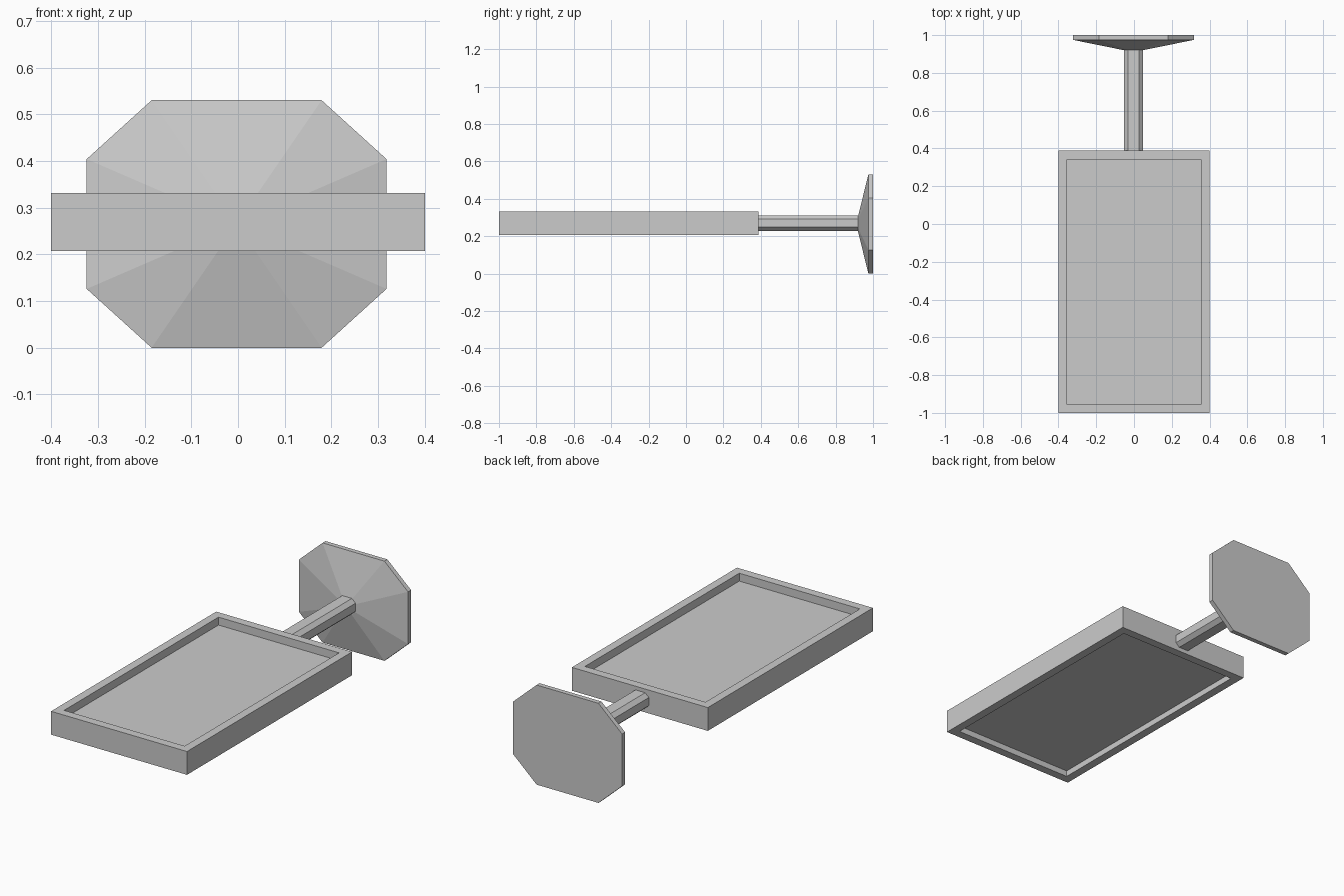
import bpy
import bmesh

cube = bpy.data.objects.get("Cube")
if cube:
    bpy.data.objects.remove(cube, do_unlink=True)

GREY = (0.6, 0.6, 0.6, 1.0)
mat = bpy.data.materials.new("plain grey")
mat.use_nodes = True
mat.diffuse_color = GREY
mat.node_tree.nodes["Principled BSDF"].inputs["Base Color"].default_value = GREY


def make_object(name, bm):
    bmesh.ops.recalc_face_normals(bm, faces=bm.faces)
    mesh = bpy.data.meshes.new(name)
    bm.to_mesh(mesh)
    bm.free()
    mesh.materials.append(mat)
    obj = bpy.data.objects.new(name, mesh)
    bpy.context.collection.objects.link(obj)


def octagon(bm, y, scale):
    """Ring of a chamfered rectangle in the xz plane."""
    corners = []
    for sx, sz in ((1, 1), (-1, 1), (-1, -1), (1, -1)):
        pair = [(0.321 * sx, 0.139 * sz), (0.182 * sx, 0.265 * sz)]
        corners += pair if sx == sz else pair[::-1]
    return [bm.verts.new((-0.003 + x * scale, y, CENTRE_Z + z * scale))
            for x, z in corners]


def loft(name, sections):
    """Skin a row of octagons and cap both ends."""
    bm = bmesh.new()
    rings = [octagon(bm, y, s) for y, s in sections]
    for a, b in zip(rings, rings[1:]):
        for i in range(len(a)):
            j = (i + 1) % len(a)
            bm.faces.new((a[i], a[j], b[j], b[i]))
    bm.faces.new(rings[0])
    bm.faces.new(rings[-1])
    make_object(name, bm)


CENTRE_Z = 0.265
STEM = 0.156

# Panel: slab with a recessed field on its top and bottom
bm = bmesh.new()
bmesh.ops.create_cube(bm, size=1)
for v in bm.verts:
    v.co = (v.co.x * 0.8, v.co.y * 1.388 - 0.306, v.co.z * 0.124 + 0.269)
bm.normal_update()
for side, depth in ((1, 0.042), (-1, 0.032)):
    face = next(f for f in bm.faces if f.normal.z * side > 0.9)
    bmesh.ops.inset_region(bm, faces=[face], thickness=0.064)
    walls = bmesh.ops.extrude_face_region(bm, geom=[face])
    verts = [g for g in walls["geom"] if isinstance(g, bmesh.types.BMVert)]
    bmesh.ops.translate(bm, verts=verts, vec=(0, 0, -side * depth))
    if face.is_valid:
        bmesh.ops.delete(bm, geom=[face], context="FACES_ONLY")
    bm.normal_update()
make_object("panel_frame", bm)

# Flared foot and the stem that joins it to the panel
loft("flared_base", ((0.92, STEM), (0.975, 1), (1.0, 1)))
CENTRE_Z = 0.27
loft("stem", ((0.38, STEM), (0.925, STEM)))
